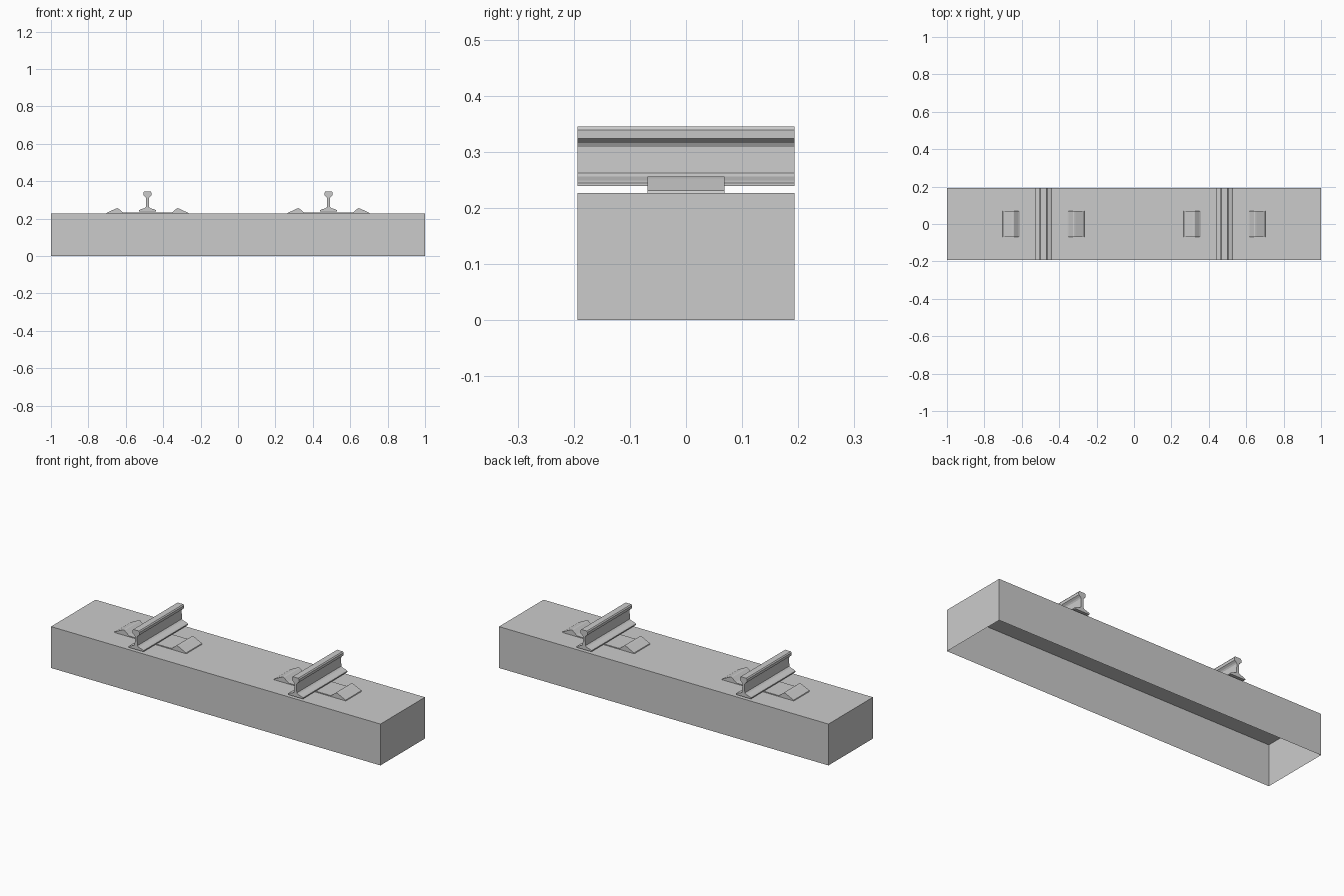
import bpy
import bmesh

cube = bpy.data.objects.get("Cube")
if cube:
    bpy.data.objects.remove(cube, do_unlink=True)

grey = bpy.data.materials.new("plain grey")
grey.use_nodes = True
color = (0.6, 0.6, 0.6, 1)
grey.diffuse_color = color
grey.node_tree.nodes["Principled BSDF"].inputs["Base Color"].default_value = color

HALF_DEPTH = 0.193
SLEEPER_TOP = 0.227
RAIL_X = 0.484


def finish(name, bm, x=0):
    bmesh.ops.recalc_face_normals(bm, faces=bm.faces)
    mesh = bpy.data.meshes.new(name)
    bm.to_mesh(mesh)
    bm.free()
    mesh.materials.append(grey)
    obj = bpy.data.objects.new(name, mesh)
    obj.location.x = x
    bpy.context.collection.objects.link(obj)
    return obj


def extrude_profile(name, half, half_depth, x):
    """Mirror a half profile (x, z) and extrude it along y."""
    outline = half + [(-px, pz) for px, pz in reversed(half)]
    bm = bmesh.new()
    face = bm.faces.new([bm.verts.new((px, -half_depth, pz)) for px, pz in outline])
    result = bmesh.ops.extrude_face_region(bm, geom=[face], use_keep_orig=True)
    verts = [v for v in result["geom"] if isinstance(v, bmesh.types.BMVert)]
    bmesh.ops.translate(bm, verts=verts, vec=(0, 2 * half_depth, 0))
    return finish(name, bm, x)


# Sleeper: a hollow shell, open underneath
bm = bmesh.new()
bmesh.ops.create_cube(bm, size=1)
for v in bm.verts:
    v.co.x *= 2
    v.co.y *= 2 * HALF_DEPTH
    v.co.z = (v.co.z + 0.5) * SLEEPER_TOP
bm.normal_update()
bottom = [f for f in bm.faces if f.normal.z < -0.9]
bmesh.ops.delete(bm, geom=bottom, context="FACES")
# Keep the shell normals pointing outward
finish("sleeper", bm)

# Right half of the rail section, from foot to head
rail_half = [
    (0.0455, 0.239), (0.0455, 0.245), (0.038, 0.249), (0.016, 0.256),
    (0.008, 0.262), (0.007, 0.309), (0.011, 0.316), (0.021, 0.324),
    (0.022, 0.339), (0.017, 0.345),
]

# Right half of the tie plate section with its raised shoulder
plate_half = [
    (0.219, SLEEPER_TOP), (0.217, 0.231), (0.172, 0.253), (0.163, 0.256),
    (0.157, 0.255), (0.134, 0.236), (0.126, 0.232),
]

for side, x in (("left", RAIL_X), ("right", -RAIL_X)):
    extrude_profile(side + "_rail", rail_half, HALF_DEPTH, x)
    extrude_profile(side + "_tie_plate", plate_half, 0.069, x)
